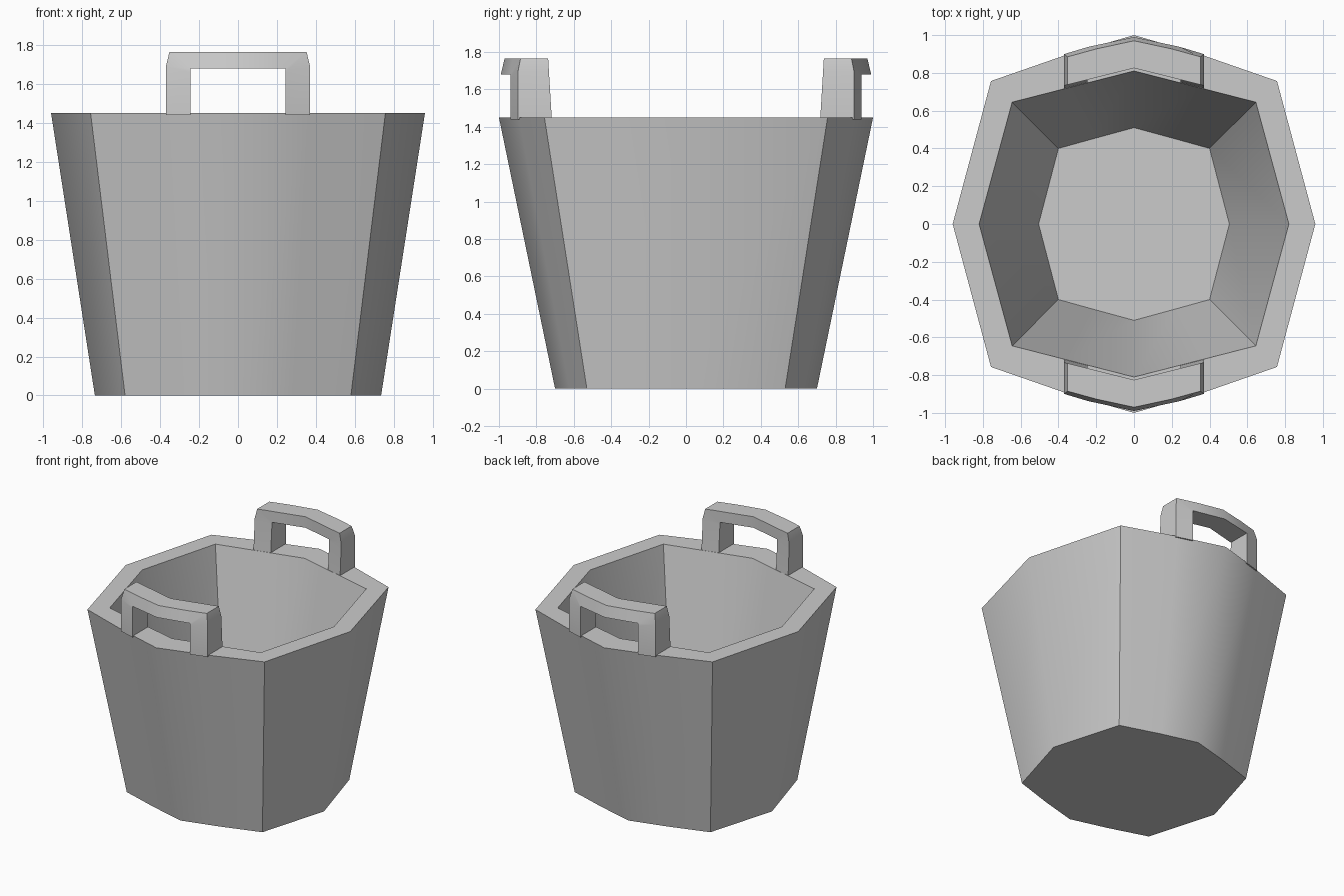
import bpy, bmesh, math

if "Cube" in bpy.data.objects:
    bpy.data.objects.remove(bpy.data.objects["Cube"])


def finish(name, bm):
    bmesh.ops.recalc_face_normals(bm, faces=bm.faces[:])
    me = bpy.data.meshes.new(name)
    bm.to_mesh(me)
    bm.free()
    ob = bpy.data.objects.new(name, me)
    bpy.context.collection.objects.link(ob)
    bpy.ops.object.select_all(action='DESELECT')
    bpy.context.view_layer.objects.active = ob
    ob.select_set(True)
    bpy.ops.object.shade_smooth_by_angle(angle=math.radians(40))
    return ob


# Octagonal ring: mid-side extents (mx, my), corners (cx, cy),
# plus a slight kink (kx, ky) on the front and back where the handles sit
def ring(bm, mx, my, cx, cy, kx, ky, z):
    q = [(mx, 0), (cx, cy), (kx, ky), (0, my), (-kx, ky), (-cx, cy)]
    pts = q + [(-x, -y) for x, y in q]
    return [bm.verts.new((x, y, z)) for x, y in pts]


# Tub: outer wall, rim, inner wall and floor
bm = bmesh.new()
rings = [ring(bm, .735, .70, .58, .53, .28, .625, 0),
         ring(bm, .96, 1.0, .757, .757, .36, .895, 1.45),
         ring(bm, .82, .81, .645, .645, .36, .718, 1.45),
         ring(bm, .505, .51, .40, .40, .22, .45, .1)]
for a, b in zip(rings, rings[1:]):
    n = len(a)
    for i in range(n):
        j = (i + 1) % n
        bm.faces.new((a[i], a[j], b[j], b[i]))
bm.faces.new(rings[0])
bm.faces.new(rings[-1])
finish("tub", bm)


# Handle: square arch that follows the bend of the rim
def handle(name, side):
    outer = [(-.37, 1.44), (-.37, 1.69), (-.352, 1.765), (-.2, 1.765), (0, 1.765)]
    inner = [(-.245, 1.44), (-.245, 1.66), (-.245, 1.68), (-.2, 1.68), (0, 1.68)]
    outer += [(-x, z) for x, z in outer[-2::-1]]
    inner += [(-x, z) for x, z in inner[-2::-1]]
    bm = bmesh.new()

    def front(x, z):
        x = abs(x)
        y = .99 - .216 * x if x < .245 else .937 - .3 * (x - .245)
        return y - (.02 if z > 1.7 else 0)

    def back(x, z):
        return .81 - .25 * abs(x) + (.015 if z > 1.6 else 0)

    sections = []
    for o, i in zip(outer, inner):
        sections.append([bm.verts.new((x, side * f(x, z), z)) for (x, z), f in
                         ((o, front), (i, front), (i, back), (o, back))])
    for a, b in zip(sections, sections[1:]):
        for k in range(4):
            m = (k + 1) % 4
            bm.faces.new((a[k], a[m], b[m], b[k]))
    bm.faces.new(sections[0])
    bm.faces.new(sections[-1])
    finish(name, bm)


handle("front_handle", -1)
handle("back_handle", 1)
